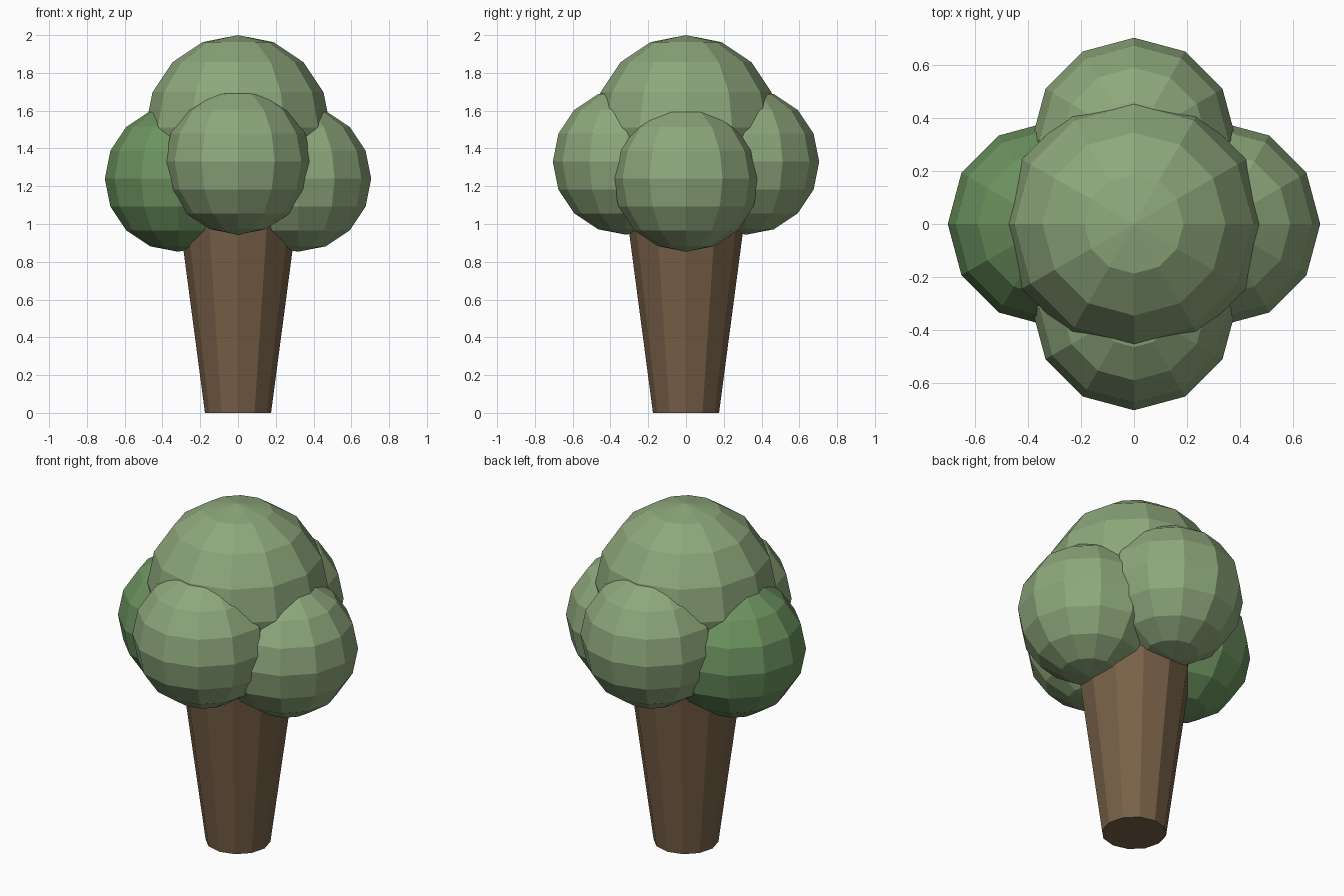
import bpy

if "Cube" in bpy.data.objects:
    bpy.data.objects.remove(bpy.data.objects["Cube"])


def material(name, rgb):
    m = bpy.data.materials.new(name)
    m.diffuse_color = (*rgb, 1.0)
    m.use_nodes = True
    m.node_tree.nodes["Principled BSDF"].inputs["Base Color"].default_value = m.diffuse_color
    return m


bark = material("bark", (0.19, 0.12, 0.065))
leaf = material("leaf", (0.27, 0.39, 0.20))
deep_leaf = material("deep_leaf", (0.15, 0.29, 0.115))


def finish(name, mat):
    ob = bpy.context.object
    ob.name = name
    ob.data.materials.append(mat)
    return ob


def foliage(name, loc, radius, mat):
    bpy.ops.mesh.primitive_uv_sphere_add(
        segments=12, ring_count=8, radius=radius, location=loc)
    return finish(name, mat)


# Trunk: twelve sides, flaring upward into the foliage
height = 1.15
bpy.ops.mesh.primitive_cone_add(
    vertices=12, radius1=0.175, radius2=0.175 + 0.132 * height,
    depth=height, location=(0, 0, height / 2))
finish("trunk", bark)

# Large crown on top
foliage("crown_foliage", (0, 0, 1.51), 0.49, leaf)

# Four smaller clumps: side pair sits lower than the front/back pair
for name, x, y, z, mat in (
    ("left_foliage", -0.318, 0, 1.24, deep_leaf),
    ("right_foliage", 0.318, 0, 1.24, leaf),
    ("front_foliage", 0, -0.318, 1.33, leaf),
    ("back_foliage", 0, 0.318, 1.33, leaf),
):
    foliage(name, (x, y, z), 0.387, mat)
